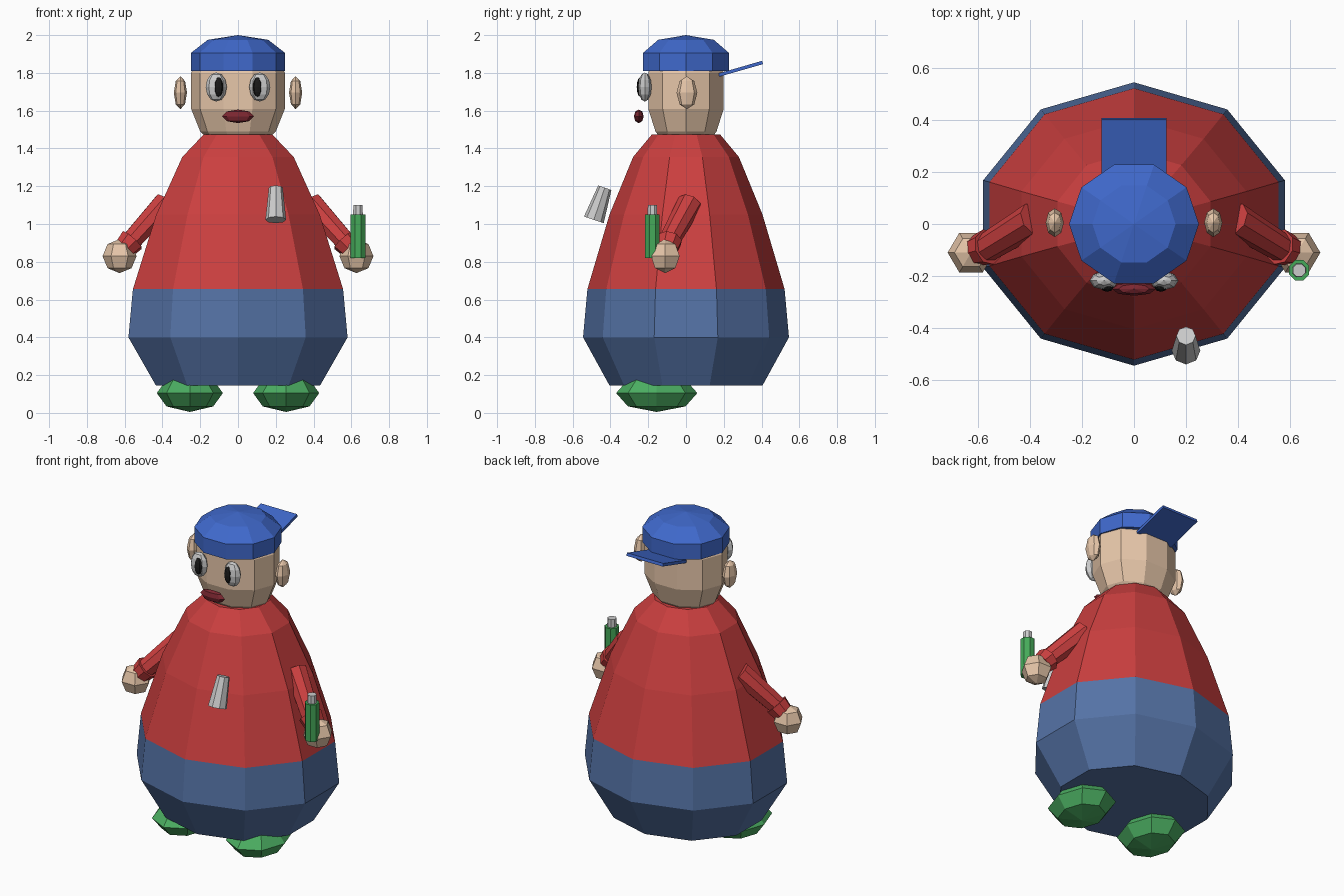
import bpy, bmesh, math
from mathutils import Vector, Matrix

if "Cube" in bpy.data.objects:
    bpy.data.objects.remove(bpy.data.objects["Cube"])


def mat(name, rgb):
    m = bpy.data.materials.new(name)
    m.diffuse_color = (*rgb, 1)
    m.use_nodes = True
    m.node_tree.nodes["Principled BSDF"].inputs["Base Color"].default_value = m.diffuse_color
    return m


RED = mat("red", (0.60, 0.05, 0.05))
NAVY = mat("navy", (0.09, 0.17, 0.38))
BLUE = mat("blue", (0.05, 0.14, 0.60))
SKIN = mat("skin", (0.80, 0.57, 0.40))
GREEN = mat("green", (0.06, 0.40, 0.10))
LEAF = mat("shoe_green", (0.07, 0.42, 0.12))
WHITE = mat("white", (0.80, 0.80, 0.78))
BLACK = mat("black", (0.01, 0.01, 0.01))
LIP = mat("dark_red", (0.20, 0.02, 0.03))


def loft(name, rings, n, material, phase=0.0, xf=None, caps=True):
    """Stack elliptical rings (z, rx, ry); a zero radius makes a pole."""
    bm = bmesh.new()
    loops = []
    for z, rx, ry in rings:
        if rx == 0:
            loops.append([bm.verts.new((0, 0, z))] * n)
        else:
            angs = [phase + 2 * math.pi * i / n for i in range(n)]
            loops.append([bm.verts.new((rx * math.cos(a), ry * math.sin(a), z)) for a in angs])
    for a, b in zip(loops, loops[1:]):
        for i in range(n):
            j = (i + 1) % n
            bm.faces.new(dict.fromkeys((a[i], a[j], b[j], b[i])))
    if caps:
        for loop in (loops[0], loops[-1]):
            if loop[0] is not loop[1]:
                bm.faces.new(loop)
    if xf:
        bm.transform(xf)
    bmesh.ops.recalc_face_normals(bm, faces=bm.faces)
    me = bpy.data.meshes.new(name)
    bm.to_mesh(me)
    bm.free()
    me.materials.append(material)
    ob = bpy.data.objects.new(name, me)
    bpy.context.collection.objects.link(ob)
    return ob


def ball(name, c, r, n, m, material, phase=0.0):
    """Low-poly ellipsoid with n segments and m rings."""
    rings = []
    for k in range(m + 1):
        t = math.pi * k / m
        s = 0 if k in (0, m) else math.sin(t)
        rings.append((-r[2] * math.cos(t), r[0] * s, r[1] * s))
    return loft(name, rings, n, material, phase, Matrix.Translation(c))


def rod(name, p, q, r1, r2, n, material, phase=0.0):
    p, q = Vector(p), Vector(q)
    d = q - p
    xf = Matrix.Translation(p) @ d.to_track_quat('Z', 'Y').to_matrix().to_4x4()
    return loft(name, [(0, r1, r1), (d.length, r2, r2)], n, material, phase, xf)


# Body: trousers and shirt
TURN = math.pi / 2
loft("trousers", [(0.145, 0.457, 0.405), (0.40, 0.61, 0.545), (0.655, 0.585, 0.522)], 10, NAVY, TURN)
loft("shirt", [(0.655, 0.585, 0.522), (1.05, 0.455, 0.405), (1.355, 0.31, 0.28),
               (1.475, 0.19, 0.18)], 10, RED, TURN)

# Head and cap
loft("head", [(1.44, 0.15, 0.13), (1.49, 0.20, 0.17), (1.61, 0.248, 0.21),
              (1.80, 0.248, 0.21), (1.90, 0.20, 0.17)], 10, SKIN)
loft("cap", [(1.81, 0.25, 0.24), (1.905, 0.25, 0.24), (1.975, 0.16, 0.155), (2.0, 0, 0)], 10, BLUE)

# Cap visor, pointing backwards and up
xf = (Matrix.Translation((0, 0.29, 1.822)) @ Matrix.Rotation(math.radians(16), 4, 'X')
      @ Matrix.Diagonal((0.125, 0.12, 1, 1)))
h = math.sqrt(2)
loft("cap_visor", [(-0.009, h, h), (0.009, h, h)], 4, BLUE, math.pi / 4, xf)

ball("mouth", (0, -0.25, 1.57), (0.085, 0.026, 0.036), 8, 4, LIP)

# Mirrored parts
for s, side in ((-1, "left"), (1, "right")):
    ball(side + "_eye", (s * 0.115, -0.218, 1.725), (0.056, 0.036, 0.077), 8, 6, WHITE)
    ball(side + "_pupil", (s * 0.103, -0.243, 1.725), (0.025, 0.018, 0.052), 8, 6, BLACK)
    ball(side + "_ear", (s * 0.305, 0.005, 1.695), (0.035, 0.055, 0.087), 8, 4, SKIN)
    ball(side + "_shoe", (s * 0.255, -0.155, 0.105), (0.175, 0.215, 0.10), 8, 4, LEAF)
    rod(side + "_sleeve", (s * 0.385, 0.02, 1.11), (s * 0.565, -0.09, 0.91), 0.066, 0.056, 8, RED)
    rod(side + "_cuff", (s * 0.56, -0.088, 0.915), (s * 0.60, -0.10, 0.87), 0.07, 0.06, 8, RED)
    ball(side + "_hand", (s * 0.627, -0.11, 0.83), (0.09, 0.088, 0.09), 6, 4, SKIN)

# Bottle in the right hand and floating cup
rod("bottle", (0.635, -0.178, 0.82), (0.635, -0.178, 1.05), 0.042, 0.042, 8, GREEN, math.pi / 8)
rod("bottle_neck", (0.635, -0.178, 1.05), (0.635, -0.178, 1.10), 0.028, 0.026, 8, WHITE, math.pi / 8)
rod("cup", (0.20, -0.488, 1.022), (0.20, -0.43, 1.192), 0.055, 0.037, 8, WHITE)
